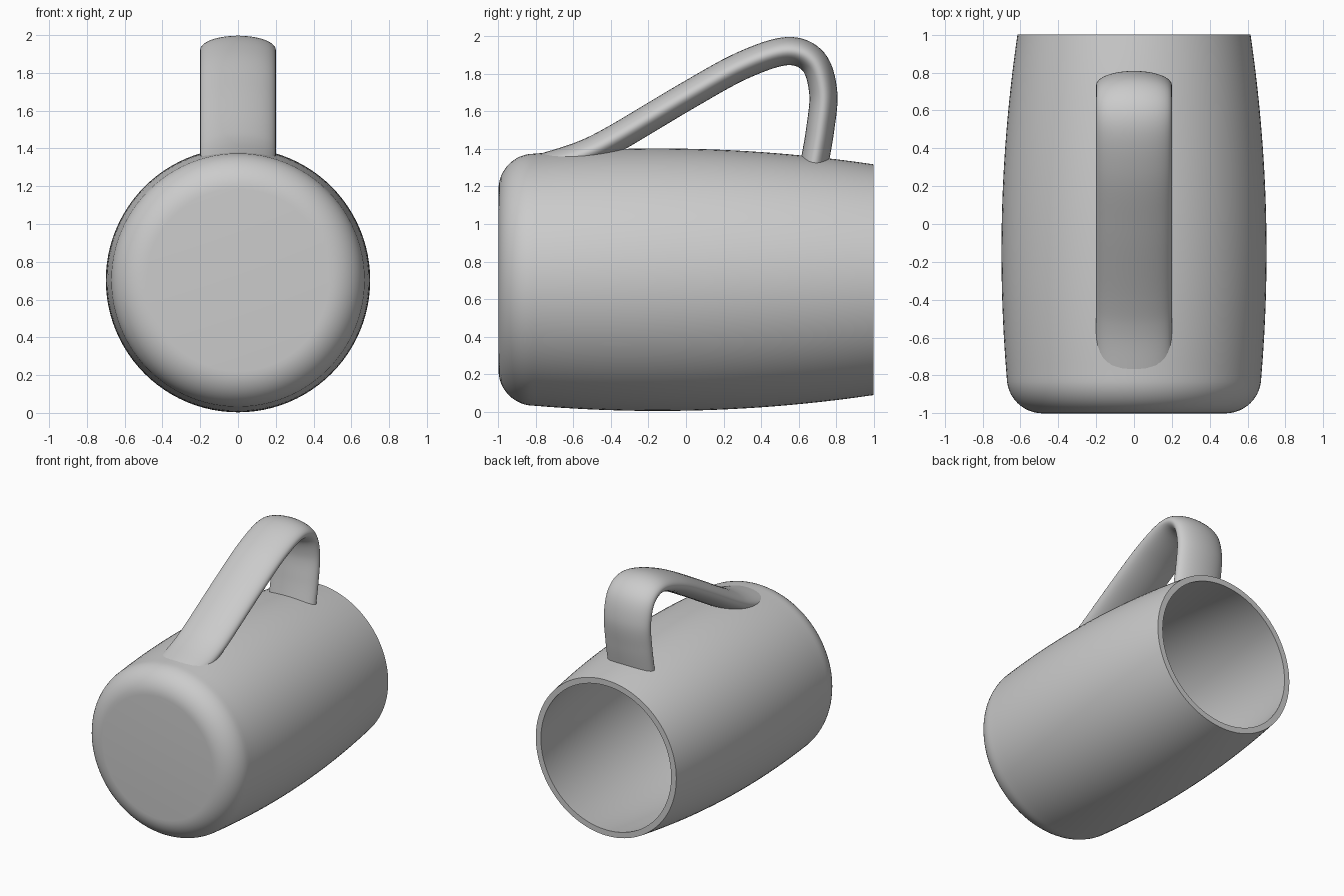
import bpy
import bmesh
from math import sin, cos, pi, radians
from mathutils import Vector

cube = bpy.data.objects.get("Cube")
if cube:
    bpy.data.objects.remove(cube)

AXIS_Z = 0.703     # height of the mug's lying axis
WALL = 0.045
FILLET = 0.19

grey = bpy.data.materials.new("plain grey")
grey.use_nodes = True
colour = (0.6, 0.6, 0.6, 1)
grey.diffuse_color = colour
grey.node_tree.nodes["Principled BSDF"].inputs["Base Color"].default_value = colour


def make_object(name, bm):
    bmesh.ops.recalc_face_normals(bm, faces=bm.faces)
    mesh = bpy.data.meshes.new(name)
    bm.to_mesh(mesh)
    bm.free()
    mesh.materials.append(grey)
    obj = bpy.data.objects.new(name, mesh)
    bpy.context.collection.objects.link(obj)
    return obj


def select_only(obj):
    bpy.ops.object.select_all(action='DESELECT')
    obj.select_set(True)
    bpy.context.view_layer.objects.active = obj


def skin(bm, rings, caps=True):
    """Join rings of points into a tube, with flat end caps."""
    loops = [[bm.verts.new(p) for p in ring] for ring in rings]
    n = len(loops[0])
    for a, b in zip(loops, loops[1:]):
        for i in range(n):
            j = (i + 1) % n
            bm.faces.new((a[i], a[j], b[j], b[i]))
    if caps:
        bm.faces.new(loops[0])
        bm.faces.new(loops[-1])


def barrel_radius(y):
    return 0.70 - 0.064 * (y + 0.15) ** 2


def barrel_profile(inset, end=1.0):
    """Radius and y from the rounded base to the open mouth, offset inwards."""
    start = -1 + FILLET
    r, core = FILLET - inset, barrel_radius(start) - FILLET
    points = [(core + r * sin(a), start - r * cos(a))
              for a in (pi / 2 * i / 12 for i in range(13))]
    for i in range(1, 25):
        y = start + (end - start) * i / 24
        points.append((barrel_radius(y) - inset, y))
    return points


def revolve(profile, sides=96):
    return [[(r * cos(2 * pi * i / sides), y, AXIS_Z + r * sin(2 * pi * i / sides))
             for i in range(sides)] for r, y in profile]


# Mug body: outer skin, flat rim, inner skin
bm = bmesh.new()
skin(bm, revolve(barrel_profile(0) + barrel_profile(WALL)[::-1]))
body = make_object("mug_body", bm)

# Handle: flat oval section swept along a smooth path of (y, z) points
path = [Vector((0, y, z)) for y, z in (
    (-0.95, 1.25), (-0.75, 1.305), (-0.55, 1.37), (-0.37, 1.46), (0, 1.68),
    (0.3, 1.845), (0.54, 1.922), (0.68, 1.865), (0.732, 1.7), (0.715, 1.5),
    (0.68, 1.3), (0.65, 1.15))]
centres = []
for p0, p1, p2, p3 in zip(path, path[1:], path[2:], path[3:]):
    for k in range(8):
        t = k / 8
        centres.append(0.5 * (2 * p1 + (p2 - p0) * t
                              + (2 * p0 - 5 * p1 + 4 * p2 - p3) * t ** 2
                              + (3 * p1 - p0 - 3 * p2 + p3) * t ** 3))
centres.append(path[-2])

rings = []
for i, c in enumerate(centres):
    along = (centres[min(i + 1, len(centres) - 1)] - centres[max(i - 1, 0)]).normalized()
    across = Vector((0, -along.z, along.y))
    rings.append([c + Vector((0.2 * cos(a), 0, 0)) + across * 0.075 * sin(a)
                  for a in (2 * pi * k / 40 for k in range(40))])
bm = bmesh.new()
skin(bm, rings)
handle = make_object("mug_handle", bm)

# Trim the handle ends so they stop inside the wall
bm = bmesh.new()
skin(bm, revolve(barrel_profile(WALL / 2)))
cutter = make_object("handle_cutter", bm)
cutter.hide_render = True
trim = handle.modifiers.new("trim", 'BOOLEAN')
trim.operation = 'DIFFERENCE'
trim.solver = 'EXACT'
trim.object = cutter
select_only(handle)
bpy.ops.object.modifier_apply(modifier="trim")
bpy.data.objects.remove(cutter)

for obj in (body, handle):
    select_only(obj)
    bpy.ops.object.shade_smooth_by_angle(angle=radians(35))
